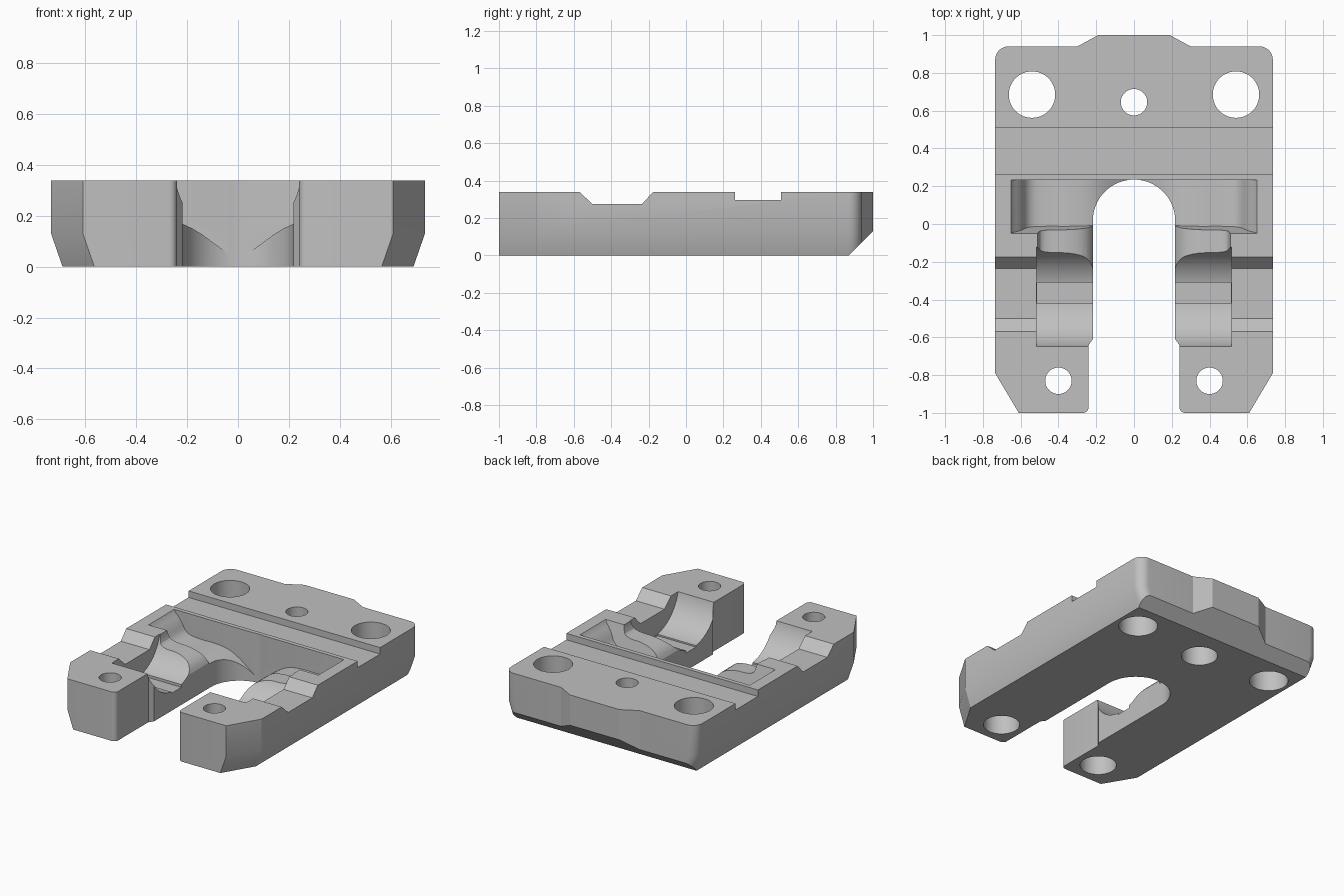
import bpy, bmesh, math

if "Cube" in bpy.data.objects:
    bpy.data.objects.remove(bpy.data.objects["Cube"])

H = 0.34  # block height

grey = bpy.data.materials.new("machined grey")
grey.diffuse_color = (0.53, 0.53, 0.53, 1)
grey.use_nodes = True
grey.node_tree.nodes["Principled BSDF"].inputs["Base Color"].default_value = grey.diffuse_color


def prism(name, pts, axis, a, b, levels=()):
    """Extrude a 2D profile along an axis from a to b."""
    place = {'X': lambda p, t: (t, p[0], p[1]),
             'Y': lambda p, t: (p[0], t, p[1]),
             'Z': lambda p, t: (p[0], p[1], t)}[axis]
    bm = bmesh.new()
    rings = [[bm.verts.new(place(p, t)) for p in pts] for t in (a, *levels, b)]
    n = len(pts)
    for lo, hi in zip(rings, rings[1:]):
        for i in range(n):
            j = (i + 1) % n
            bm.faces.new((lo[i], lo[j], hi[j], hi[i]))
    bm.faces.new(rings[0][::-1])
    bm.faces.new(rings[-1])
    bmesh.ops.recalc_face_normals(bm, faces=bm.faces)
    me = bpy.data.meshes.new(name)
    bm.to_mesh(me)
    bm.free()
    me.materials.append(grey)
    ob = bpy.data.objects.new(name, me)
    bpy.context.collection.objects.link(ob)
    return ob


def arc(cx, cy, r, a0, a1, n):
    return [(cx + r * math.cos(math.radians(a0 + (a1 - a0) * i / n)),
             cy + r * math.sin(math.radians(a0 + (a1 - a0) * i / n))) for i in range(n + 1)]


def soften(pts, rounds=2):
    """Corner cutting on an open profile."""
    for _ in range(rounds):
        out = [pts[0]]
        for (x0, y0), (x1, y1) in zip(pts, pts[1:]):
            out += [(.75 * x0 + .25 * x1, .75 * y0 + .25 * y1),
                    (.25 * x0 + .75 * x1, .25 * y0 + .75 * y1)]
        pts = out + [pts[-1]]
    return pts


def mirrored(half):
    """Complete a profile that runs from the centre line outwards."""
    return half + [(-x, y) for x, y in reversed(half) if abs(x) > 1e-6]


def cut(body, cutter):
    mod = body.modifiers.new("cut", 'BOOLEAN')
    mod.operation = 'DIFFERENCE'
    mod.solver = 'EXACT'
    mod.object = cutter
    bpy.context.view_layer.objects.active = body
    bpy.ops.object.modifier_apply(modifier=mod.name)
    bpy.data.objects.remove(cutter, do_unlink=True)


# Forked plate: half outline from slot end, round the arm, to the back tab
half = arc(0, 0.017, 0.218, 90, 0, 20)
half += [(0.218, -0.61), (0.24, -0.64)]
half += arc(0.27, -0.97, 0.03, 180, 270, 5)
half += [(0.61, -1), (0.735, -0.79)]
half += arc(0.665, 0.87, 0.07, 0, 90, 8)
half += [(0.30, 0.94), (0.19, 1.0)]
outline = mirrored(half)
body = prism("fork_block", outline, 'Z', 0, H, levels=(0.13,))

# Lower outer sides taper inwards
for v in body.data.vertices:
    if v.co.z < 0.01 and abs(v.co.x) > 0.5:
        v.co.x -= math.copysign(0.045, v.co.x)

# Sloped lower back edge
cut(body, prism("back_chamfer", [(0.82, -0.05), (1.1, 0.23), (1.1, -0.05)], 'X', -1, 1))

# Shallow cross groove and the side notch with sloped ends
cut(body, prism("groove", [(0.262, 0.295), (0.508, 0.295), (0.508, 0.5), (0.262, 0.5)], 'X', -1, 1))
cut(body, prism("notch", [(-0.635, 0.4), (-0.5, 0.275), (-0.235, 0.275), (-0.12, 0.4)], 'X', -1, 1))

# Round cradle across the arms, with a flat strip at its bottom
cradle = arc(-0.385, 0.40, 0.27, 180, 360, 40) + [(-0.115, 0.5), (-0.655, 0.5)]
cut(body, prism("cradle", cradle, 'X', -0.515, 0.515))
cut(body, prism("strip", [(-0.42, 0.122), (-0.31, 0.122), (-0.31, 0.3), (-0.42, 0.3)],
                'X', -0.513, 0.513))

# Low rounded ridge between cradle and pocket
ridge = soften([(0, 0.08), (0.19, 0.09), (0.23, 0.22), (0.34, 0.265), (0.47, 0.265),
                (0.51, 0.30), (0.52, 0.5)])
cut(body, prism("ridge_trim", [(0, 0.5)] + ridge + [(-x, z) for x, z in ridge[::-1] if x > 0],
                'Y', -0.25, 0.02))

# Saddle pocket that falls towards the slot
floor = soften([(0, 0.02), (0.05, 0.06), (0.20, 0.17), (0.33, 0.19), (0.47, 0.185),
                (0.56, 0.20), (0.60, 0.28), (0.665, 0.345), (0.67, 0.5)])
pocket = prism("pocket", [(0, 0.5)] + floor + [(-x, z) for x, z in floor[::-1] if x > 0],
               'Y', -0.05, 0.232)
for v in pocket.data.vertices:
    if v.co.y < 0:
        v.co.y += 0.25 * (H - v.co.z)
cut(body, pocket)

# Bolt holes: plain at the back corners, counterbored from below elsewhere
for x, y, r in ((-0.54, 0.685, 0.123), (0.54, 0.685, 0.123), (0, 0.645, 0.07),
                (-0.4, -0.83, 0.07), (0.4, -0.83, 0.07)):
    cut(body, prism("hole", arc(x, y, r, 0, 352.5, 47), 'Z', -0.1, 0.5))
    if r < 0.1:
        cut(body, prism("counterbore", arc(x, y, 0.115, 0, 352.5, 47), 'Z', -0.1, 0.2))

# Smooth curved areas, keep machined edges crisp
bpy.ops.object.select_all(action='DESELECT')
body.select_set(True)
bpy.context.view_layer.objects.active = body
bpy.ops.object.shade_smooth_by_angle(angle=math.radians(25))
